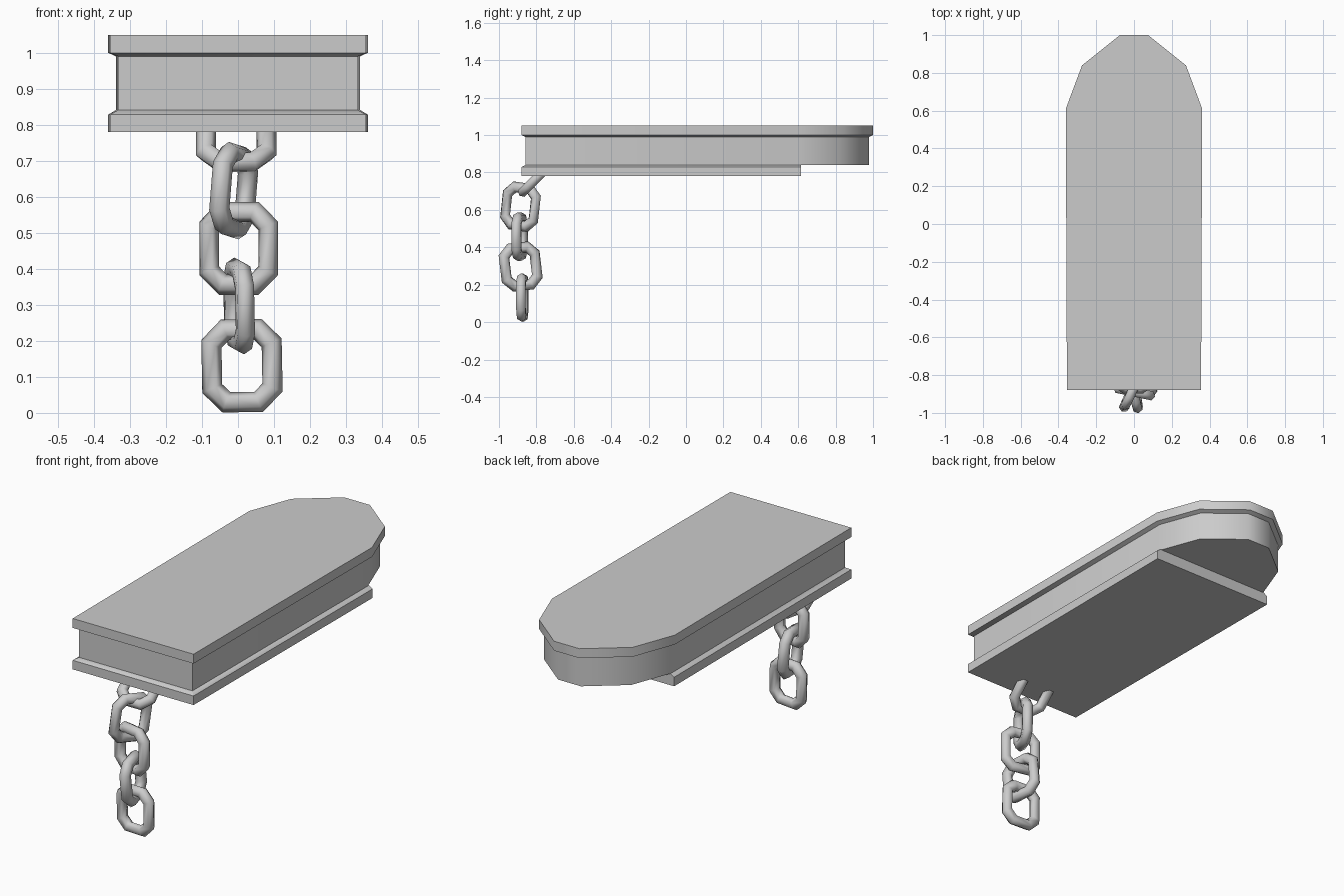
import bpy, bmesh, math
from mathutils import Vector, Matrix

if "Cube" in bpy.data.objects:
    bpy.data.objects.remove(bpy.data.objects["Cube"])

grey = bpy.data.materials.new("stone_grey")
grey.use_nodes = True
COLOUR = (0.6, 0.6, 0.6, 1)
grey.diffuse_color = COLOUR
grey.node_tree.nodes["Principled BSDF"].inputs["Base Color"].default_value = COLOUR


def finish(name, bm, angle):
    """Turn a bmesh into a shaded grey object."""
    bmesh.ops.recalc_face_normals(bm, faces=bm.faces)
    mesh = bpy.data.meshes.new(name)
    bm.to_mesh(mesh)
    bm.free()
    mesh.materials.append(grey)
    obj = bpy.data.objects.new(name, mesh)
    bpy.context.collection.objects.link(obj)
    bpy.ops.object.select_all(action="DESELECT")
    obj.select_set(True)
    bpy.context.view_layer.objects.active = obj
    bpy.ops.object.shade_smooth_by_angle(angle=math.radians(angle))
    return obj


def bridge(bm, a, b):
    for i in range(len(a)):
        j = (i + 1) % len(a)
        bm.faces.new((a[i], a[j], b[j], b[i]))


def inset(points, d):
    """Offset a counter-clockwise outline inwards by d."""
    result = []
    for i, p in enumerate(points):
        e1 = (p - points[i - 1]).normalized()
        e2 = (points[(i + 1) % len(points)] - p).normalized()
        n1, n2 = Vector((-e1.y, e1.x)), Vector((-e2.y, e2.x))
        result.append(p + (n1 + n2) * d / (1 + n1.dot(n2)))
    return result


def loft(name, half, levels, square_back=False):
    """Stack insets of a mirrored outline; levels are (inset, height)."""
    outline = [Vector(p) for p in half]
    outline += [Vector((-x, y)) for x, y in reversed(half)]
    bm = bmesh.new()
    rings = []
    for d, z in levels:
        ring = inset(outline, d)
        if square_back:
            for p, q in zip(ring, outline):
                p.y = q.y if q.y > 0 else p.y
        rings.append([bm.verts.new((p.x, p.y, z)) for p in ring])
    for a, b in zip(rings, rings[1:]):
        bridge(bm, a, b)
    bm.faces.new(rings[0])
    bm.faces.new(rings[-1])
    return finish(name, bm, 42)


# Slab with a rounded back, and the recessed wall below it
LIP = 0.022
loft("top_slab_and_wall",
     [(0.355, -0.88), (0.361, 0.61), (0.275, 0.84), (0.075, 1.0)],
     [(LIP, 0.84), (LIP, 0.99), (0, 1.0), (0, 1.05)])

# Shorter square-ended plinth under the wall
loft("bottom_plinth", [(0.355, -0.88), (0.361, 0.615)],
     [(0, 0.78), (0, 0.828), (LIP, 0.841)], square_back=True)


def chain_link(name, centre, yaw, lean):
    """Six-sided bar swept around a rectangle with cut corners."""
    w, h, c, r = 0.084, 0.101, 0.039, 0.028
    quarter = [(w, h - c), (w - c, h)]
    path = quarter + [(-x, z) for x, z in reversed(quarter)]
    path += [(-x, -z) for x, z in path]
    path = [Vector((x, 0, z)) for x, z in path]
    up = Vector((*lean, 1)).normalized()
    side = Vector((math.cos(math.radians(yaw)), math.sin(math.radians(yaw)), 0))
    side = (side - up * side.dot(up)).normalized()
    turn = Matrix((side, up.cross(side), up)).transposed()
    bm = bmesh.new()
    rings = []
    for i, p in enumerate(path):
        e1 = (p - path[i - 1]).normalized()
        e2 = (path[(i + 1) % len(path)] - p).normalized()
        tangent = (e1 + e2).normalized()
        out = Vector((tangent.z, 0, -tangent.x)) / tangent.dot(e1)
        ring = []
        for k in range(6):
            a = k * math.pi / 3
            q = p + r * (out * math.cos(a) + Vector((0, math.sin(a), 0)))
            ring.append(bm.verts.new(turn @ q + Vector(centre)))
        rings.append(ring)
    for i, ring in enumerate(rings):
        bridge(bm, ring, rings[(i + 1) % len(rings)])
    return finish(name, bm, 75)


# Hanging chain, top to bottom; the first link is sunk into the plinth
links = [
    ((-0.005, -0.80, 0.768), 0, (0, 1)),
    ((-0.012, -0.885, 0.617), 65, (0.08, 0.11)),
    ((0.002, -0.89, 0.457), -12, (0, 0)),
    ((0.003, -0.884, 0.297), 101, (-0.02, -0.12)),
    ((0.011, -0.875, 0.131), -5, (-0.02, 0)),
]
for n, (centre, yaw, lean) in enumerate(links, 1):
    chain_link(f"chain_link_{n}", centre, yaw, lean)
